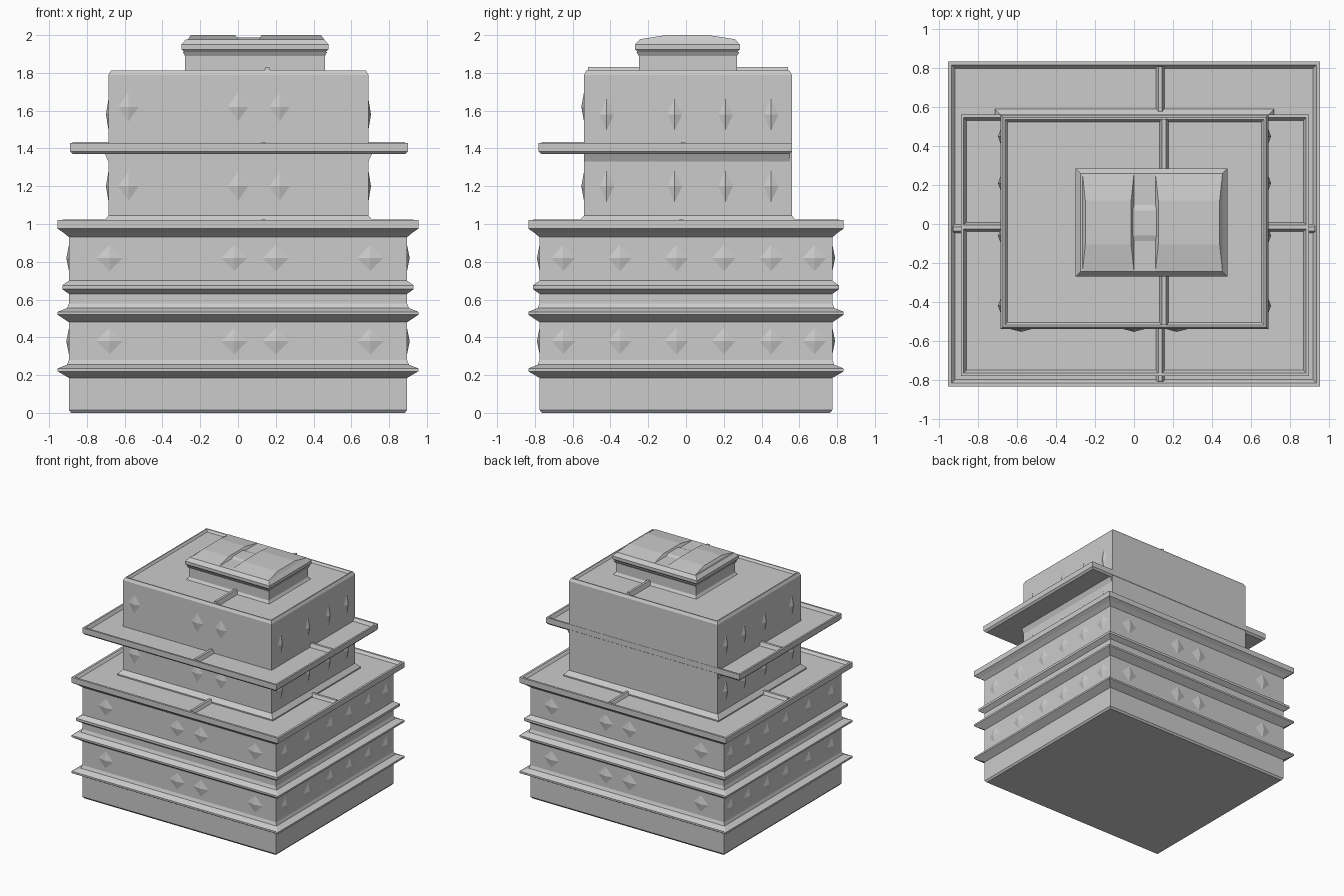
import bpy, bmesh

if "Cube" in bpy.data.objects:
    bpy.data.objects.remove(bpy.data.objects["Cube"])


def new_object(name, bm):
    bmesh.ops.recalc_face_normals(bm, faces=bm.faces)
    me = bpy.data.meshes.new(name)
    bm.to_mesh(me)
    bm.free()
    ob = bpy.data.objects.new(name, me)
    bpy.context.collection.objects.link(ob)
    return ob


def tower(name, rect, profile):
    """Rectangular rings: each profile point is (outward offset, height)."""
    x0, x1, y0, y1 = rect
    bm = bmesh.new()
    rings = []
    for p in profile:
        ox, oy, z = p if len(p) == 3 else (p[0], p[0], p[1])
        rings.append([bm.verts.new(c) for c in (
            (x0 - ox, y0 - oy, z), (x1 + ox, y0 - oy, z),
            (x1 + ox, y1 + oy, z), (x0 - ox, y1 + oy, z))])
    for a, b in zip(rings, rings[1:]):
        for i in range(4):
            j = (i + 1) % 4
            bm.faces.new((a[i], a[j], b[j], b[i]))
    bm.faces.new(rings[0][::-1])
    bm.faces.new(rings[-1])
    return new_object(name, bm)


def facets(name, side, wall, spots, depth=0.014):
    """Shallow four-sided pyramids on a wall; spots are (u, z, half width, half height)."""
    bm = bmesh.new()
    sign = -1 if side in ("front", "left") else 1
    along_x = side in ("front", "back")

    def vert(u, z, d):
        w = wall + sign * d
        return bm.verts.new((u, w, z) if along_x else (w, u, z))

    for u, z, w, h in spots:
        ring = [vert(u + a * w, z + b * h, -0.004)
                for a, b in ((-1, 0), (0, -1), (1, 0), (0, 1))]
        tip = vert(u, z, depth)
        for i in range(4):
            bm.faces.new((ring[i], ring[(i + 1) % 4], tip))
        bm.faces.new(ring[::-1])
    return new_object(name, bm)


# lower block with pointed string courses, cornice and sunken terrace
tower("lower_block", (-0.895, 0.895, -0.775, 0.775), [
    (-0.012, 0), (0, 0.015), (0, 0.185), (0.06, 0.22), (0.06, 0.235),
    (0.01, 0.255), (0, 0.28), (0, 0.48), (0.06, 0.52), (0.06, 0.535),
    (0.01, 0.555), (0, 0.58), (0, 0.63), (0.035, 0.655), (0.035, 0.675),
    (0, 0.70), (0, 0.93), (0.03, 0.955), (0.06, 0.975), (0.06, 1.02),
    (0.042, 1.02), (0.025, 1.0)])

# upper block with flared foot and roof parapet
tower("upper_block", (-0.685, 0.69, -0.54, 0.56), [
    (0.03, 0.99), (0.03, 1.01), (0, 1.045), (0, 1.79), (-0.012, 1.812),
    (-0.022, 1.812), (-0.035, 1.795)])

# balcony slab, flush with the back wall
tower("balcony_slab", (-0.89, 0.9, -0.78, 0.562), [
    (-0.015, 1.37), (0, 1.385), (0, 1.43), (-0.015, 1.43), (-0.03, 1.405)])
tower("balcony_under_flare", (-0.685, 0.69, -0.54, 0.55), [
    (0, 1.33), (0.02, 0.0, 1.372)])

# penthouse and its cap
tower("penthouse", (-0.28, 0.46, -0.25, 0.27), [
    (0.02, 1.785), (0, 1.815), (0, 1.89), (0.012, 1.91)])
tower("penthouse_cap", (-0.30, 0.48, -0.27, 0.285), [
    (-0.02, 1.905), (0, 1.925), (0, 1.95), (-0.025, 1.978)])
for name, xa, xb in (("left", -0.265, 0.0), ("right", 0.11, 0.455)):
    tower("cap_hip_" + name, (xa, xb, -0.245, 0.26), [
        (0, 1.97), (0, 1.978), (-0.015, -0.14, 2.0)])
tower("cap_centre_bar", (-0.02, 0.13, -0.11, 0.12), [
    (0, 1.97), (0, -0.05, 1.987)])

# low dividing kerbs on the roof, balcony and terrace
kerbs = {
    "roof_kerb_front": (0.13, 0.18, -0.52, -0.25, 1.79, 1.83),
    "roof_kerb_back": (0.13, 0.18, 0.27, 0.54, 1.79, 1.83),
    "balcony_kerb_front": (0.11, 0.16, -0.765, -0.53, 1.40, 1.435),
    "balcony_kerb_left": (-0.875, -0.68, -0.04, 0.01, 1.40, 1.435),
    "balcony_kerb_right": (0.68, 0.885, -0.04, 0.01, 1.40, 1.435),
    "terrace_kerb_front": (0.11, 0.16, -0.81, -0.53, 0.995, 1.025),
    "terrace_kerb_back": (0.11, 0.16, 0.55, 0.81, 0.995, 1.025),
    "terrace_kerb_left": (-0.93, -0.68, -0.05, 0.0, 0.995, 1.025),
    "terrace_kerb_right": (0.68, 0.93, -0.05, 0.0, 0.995, 1.025)}
for name, (xa, xb, ya, yb, za, zb) in kerbs.items():
    ox, oy = (-0.015, 0) if "front" in name or "back" in name else (0, -0.015)
    tower(name, (xa, xb, ya, yb), [(0, za), (ox, oy, zb)])

# faceted wall reliefs, repeated by storey
wide = [(u, z, 0.09, 0.09) for z in (0.38, 0.82) for u in (-0.68, -0.02, 0.2, 0.7)]
deep = [(u, z, 0.08, 0.09) for z in (0.38, 0.82) for u in (-0.65, -0.35, -0.05, 0.2, 0.45, 0.68)]
upper_wide = [(u, z, 0.07, 0.1) for z in (1.2, 1.62) for u in (-0.58, 0.0, 0.22)]
upper_deep = [(u, z, 0.05, 0.11) for z in (1.2, 1.58) for u in (-0.42, -0.06, 0.21, 0.45)]
facets("front_lower_relief", "front", -0.775, wide)
facets("back_lower_relief", "back", 0.775, wide)
facets("left_lower_relief", "left", -0.895, deep)
facets("right_lower_relief", "right", 0.895, deep)
facets("front_upper_relief", "front", -0.54, upper_wide)
facets("left_upper_relief", "left", -0.685, upper_deep)
facets("right_upper_relief", "right", 0.69, upper_deep)
